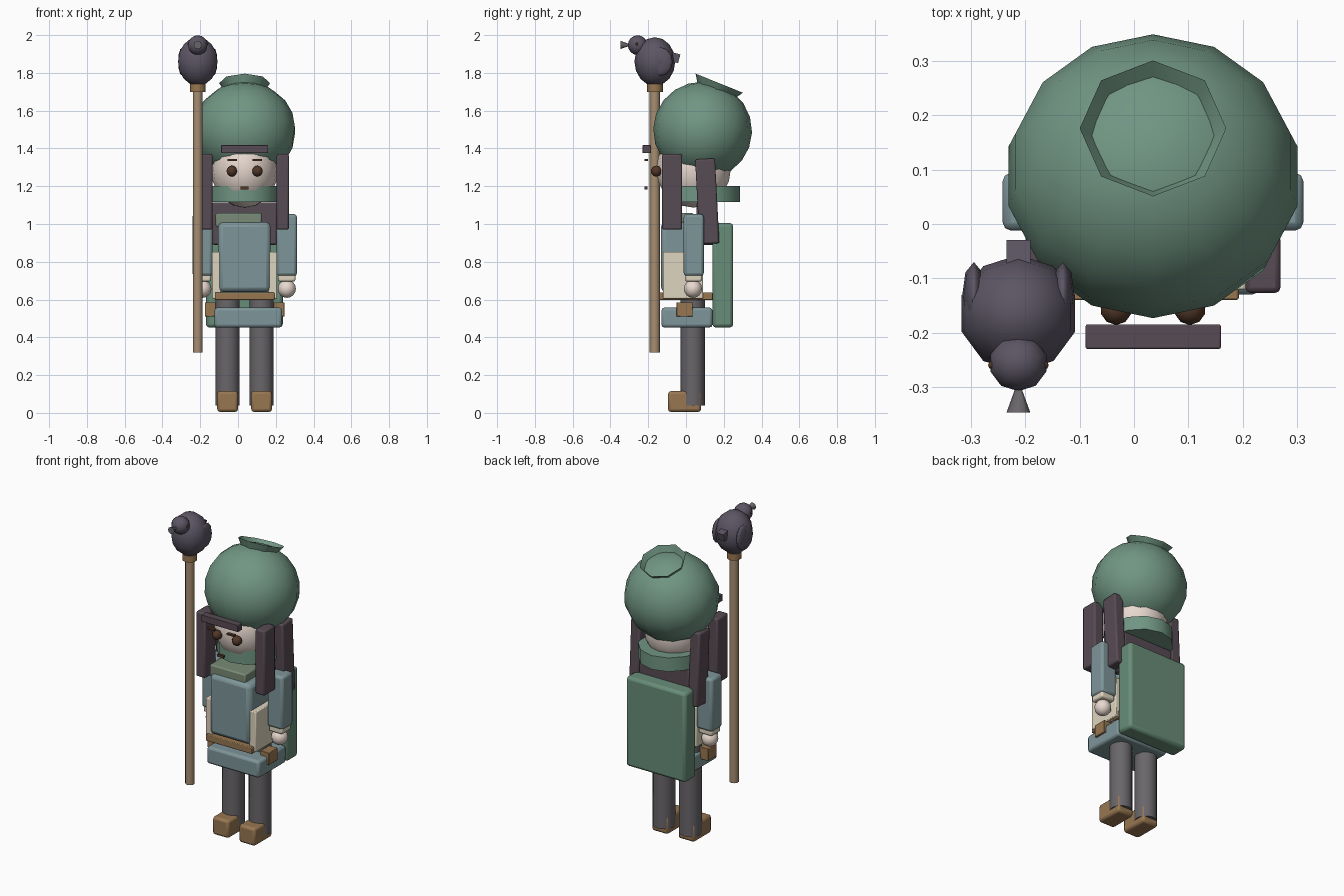
import bpy, math
from mathutils import Vector

if "Cube" in bpy.data.objects:
    bpy.data.objects.remove(bpy.data.objects["Cube"])

CX = 0.035  # mirror plane of the figure


def mat(name, rgb):
    m = bpy.data.materials.new(name)
    m.diffuse_color = [(c / 255) ** 2.2 for c in rgb] + [1]
    m.use_nodes = True
    m.node_tree.nodes["Principled BSDF"].inputs["Base Color"].default_value = m.diffuse_color
    return m


GREEN = mat("green", (112, 148, 130))
DGREEN = mat("pack_green", (104, 140, 120))
OLIVE = mat("olive", (120, 138, 118))
BLUE = mat("blue", (125, 148, 152))
PLUM = mat("plum", (88, 76, 84))
SKIN = mat("skin", (232, 216, 206))
CREAM = mat("cream", (222, 212, 190))
BROWN = mat("brown", (150, 118, 82))
WOOD = mat("wood", (165, 140, 112))
EYE = mat("eye", (82, 58, 44))
GREY = mat("trousers", (105, 102, 105))
BIRD = mat("bird", (92, 86, 100))


def finish(name, m, smooth=True, angle=50):
    o = bpy.context.object
    o.name = name
    o.data.materials.append(m)
    if smooth:
        bpy.ops.object.shade_smooth_by_angle(angle=math.radians(angle))
    return o


def box(name, m, x, y, z, bevel=0.01, rot=(0, 0, 0)):
    """Bevelled box from (min, max) ranges."""
    bpy.ops.mesh.primitive_cube_add(size=1, location=[sum(r) / 2 for r in (x, y, z)])
    o = bpy.context.object
    o.scale = [r[1] - r[0] for r in (x, y, z)]
    bpy.ops.object.transform_apply(location=False, rotation=False, scale=True)
    o.rotation_euler = [math.radians(a) for a in rot]
    if bevel:
        b = o.modifiers.new("bevel", "BEVEL")
        b.width, b.segments = bevel, 2
    return finish(name, m, angle=35)


def ball(name, m, loc, r, seg=12, rings=8, tilt=0):
    bpy.ops.mesh.primitive_uv_sphere_add(segments=seg, ring_count=rings, radius=1, location=loc)
    o = bpy.context.object
    o.scale = r
    o.rotation_euler.x = math.radians(tilt)
    return finish(name, m)


def rod(name, m, loc, r1, r2, depth, sides=12, rot=(0, 0, 0), fill="NGON", angle=50):
    bpy.ops.mesh.primitive_cone_add(vertices=sides, radius1=r1, radius2=r2, depth=depth,
                                    location=loc, end_fill_type=fill,
                                    rotation=[math.radians(a) for a in rot])
    return finish(name, m, angle=angle)


def pair(x):
    """Yield x range on the left-hand (+x) side and its mirror image."""
    a, b = x
    return (("left", (a, b)), ("right", (2 * CX - b, 2 * CX - a)))


# hat with an open flared top
ball("hat", GREEN, (CX, 0.088, 1.495), (0.273, 0.262, 0.258), 14, 10, -20)
rod("hat_flare", GREEN, (CX, 0.163, 1.713), 0.09, 0.135, 0.07, 8, (-22, 0, 0), "NOTHING")

# head and face
ball("head", SKIN, (CX, 0.04, 1.29), (0.178, 0.197, 0.203), 16, 10)
for s in (-1, 1):
    ball("eye", EYE, (CX + s * 0.068, -0.157, 1.28), (0.029,) * 3, 10, 8)
    x = CX + s * 0.066
    box("brow", EYE, (x - 0.025, x + 0.025), (-0.22, -0.2), (1.333, 1.343), 0)
box("mouth", EYE, (0.012, 0.056), (-0.22, -0.205), (1.183, 1.198), 0)

# hair: fringe, side locks, back
box("fringe", PLUM, (-0.089, 0.16), (-0.23, -0.185), (1.375, 1.417), 0.003)
for side, x in pair((0.205, 0.27)):
    box(side + "_front_lock", PLUM, x, (-0.127, -0.02), (0.97, 1.37))
    box(side + "_rear_lock", PLUM, x, (0.06, 0.165), (0.895, 1.345), 0.01, (3, 0, 0))
box("back_hair", PLUM, (-0.137, 0.207), (0.055, 0.165), (0.89, 1.115))

# scarf
o = rod("scarf", GREEN, (CX, 0.08, 1.158), 1, 1, 0.085, 12)
o.scale = (0.19, 0.205, 1)
box("neckerchief", OLIVE, (-0.118, 0.125), (-0.11, 0.04), (0.985, 1.058), 0.008)

# torso, side panels, belt, skirt
box("torso", BLUE, (-0.105, 0.173), (-0.132, 0.09), (0.64, 1.01), 0.025)
for side, x in pair((0.16, 0.207)):
    box(side + "_side_panel", CREAM, x, (-0.122, 0.09), (0.605, 0.852), 0.005)
box("belt", BROWN, (-0.123, 0.193), (-0.14, 0.14), (0.597, 0.637), 0.004)
box("hip_skirt", BLUE, (-0.125, 0.233), (-0.13, 0.14), (0.452, 0.557), 0.015)

# arms, cuffs, hands, pouches
for side, x in pair((0.205, 0.312)):
    box(side + "_arm", BLUE, x, (-0.012, 0.094), (0.725, 1.052), 0.015)
    box(side + "_cuff", CREAM, (x[0] + 0.008, x[1] - 0.008), (-0.006, 0.085), (0.695, 0.735))
    ball(side + "_hand", SKIN, (sum(x) / 2, 0.037, 0.657), (0.048,) * 3)
for side, x in pair((0.188, 0.246)):
    box(side + "_pouch", BROWN, x, (-0.05, 0.035), (0.51, 0.585), 0.003)

# legs and shoes
for side, x in pair((0.062, 0.188)):
    c = sum(x) / 2
    rod(side + "_leg", GREY, (c, 0.036, 0.32), 0.064, 0.064, 0.56, 12)
    box(side + "_shoe", BROWN, (c - 0.055, c + 0.055), (-0.095, 0.08), (0.005, 0.115), 0.015)

# backpack
box("backpack", DGREEN, (-0.17, 0.237), (0.14, 0.25), (0.452, 1.005), 0.018)

# staff with a bird on top
SX, SY = -0.213, -0.165
rod("staff", WOOD, (SX, SY, 1.015), 0.027, 0.027, 1.39, 10)
rod("staff_collar", BROWN, (SX, SY, 1.72), 0.042, 0.042, 0.04, 10)
ball("bird_body", BIRD, (SX, SY, 1.86), (0.11, 0.108, 0.129), 10, 8)
ball("bird_head", BIRD, (SX, -0.256, 1.947), (0.054, 0.052, 0.052), 10, 8)
rod("bird_beak", GREY, (SX, -0.32, 1.948), 0.022, 0.002, 0.055, 8, (-90, 0, 0))
box("bird_tail", BIRD, (SX - 0.022, SX + 0.022), (-0.085, -0.035), (1.857, 1.905), 0, (-15, 0, 0))
for s in (-1, 1):
    ball("bird_eye", EYE, (SX + s * 0.048, -0.26, 1.953), (0.008,) * 3, 8, 6)
    ball("bird_wing", BIRD, (SX + s * 0.082, -0.135, 1.86), (0.022, 0.065, 0.075), 8, 6)
